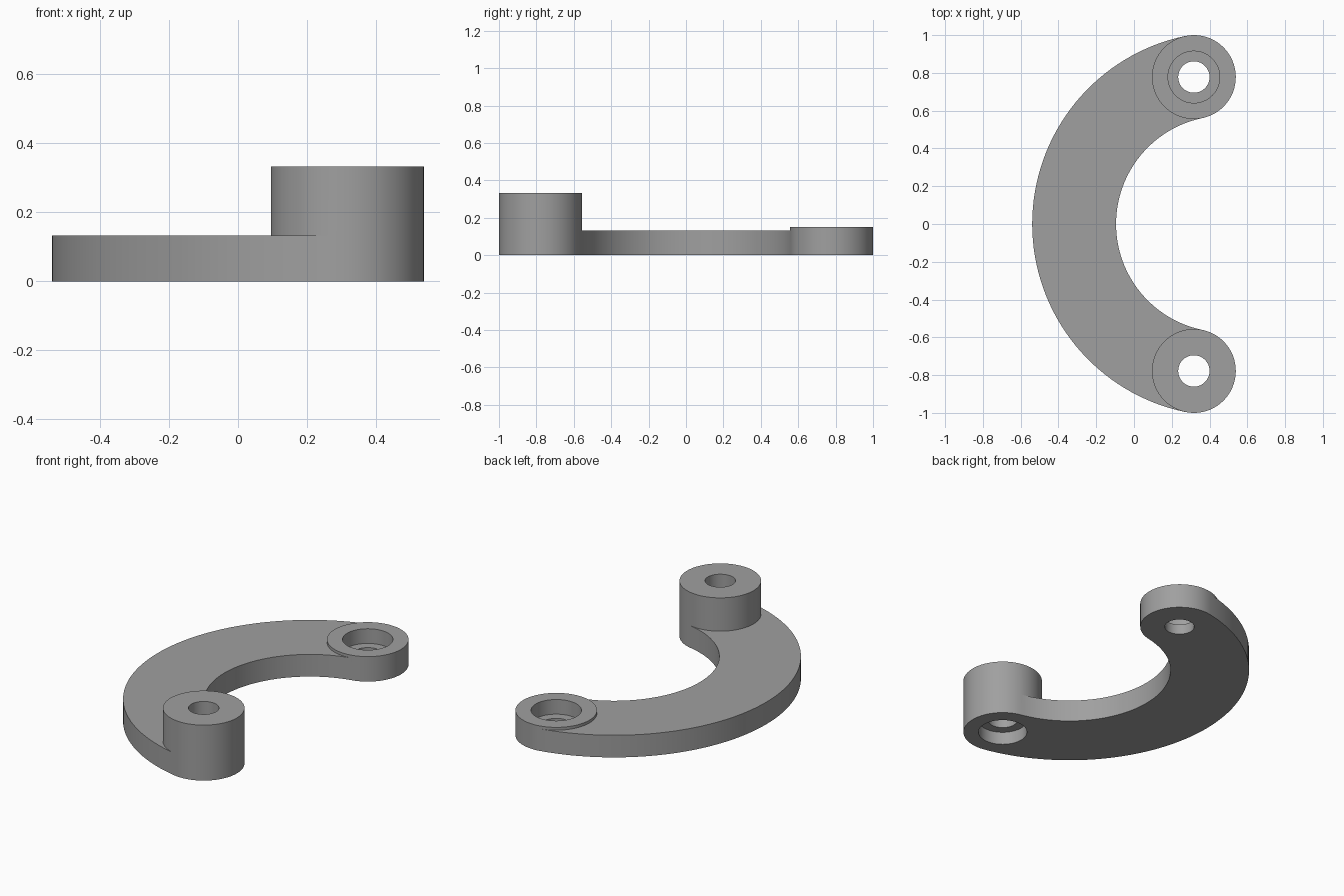
import bpy, bmesh, math
from math import cos, sin, pi

if "Cube" in bpy.data.objects:
    bpy.data.objects.remove(bpy.data.objects["Cube"])

BOSS_X, BOSS_Y, BOSS_R = 0.317, 0.778, 0.222
ARM_Z = 0.133                      # arm thickness
HOLE_R, BORE_R = 0.083, 0.137
SEG = 64                           # segments per boss and per arm arc

# centre and radius of the arm's middle arc, through both boss centres
ARC_X = BOSS_Y ** 2 / (4 * BOSS_X)
ARC_R = ARC_X + BOSS_X
THETA = math.atan2(BOSS_Y, BOSS_X - ARC_X)

bm = bmesh.new()


def boss_xy(i, r, side):
    """Point on a circle round a boss; steps 0..SEG/2 face the arm."""
    a = THETA + 2 * pi * i / SEG
    return BOSS_X + r * cos(a), side * (BOSS_Y + r * sin(a))


def face(points):
    bm.faces.new([bm.verts.new(p) for p in points])


def boss(side, profile):
    """Lathe a closed (radius, z) profile, open where the arm joins it."""
    for i in range(SEG):
        for (r0, z0), (r1, z1) in zip(profile, profile[1:] + profile[:1]):
            joined = r0 == r1 == BOSS_R and max(z0, z1) <= ARM_Z
            if joined and i < SEG // 2:
                continue
            face([(*boss_xy(i, r0, side), z0), (*boss_xy(i + 1, r0, side), z0),
                  (*boss_xy(i + 1, r1, side), z1), (*boss_xy(i, r1, side), z1)])


# tall front boss, bored out from below
boss(-1, [(BORE_R, 0), (BOSS_R, 0), (BOSS_R, ARM_Z), (BOSS_R, 0.333),
          (HOLE_R, 0.333), (HOLE_R, 0.078), (BORE_R, 0.078)])
# low back boss, bored out from above
boss(1, [(HOLE_R, 0), (BOSS_R, 0), (BOSS_R, ARM_Z), (BOSS_R, 0.15),
         (BORE_R, 0.15), (BORE_R, 0.062), (HOLE_R, 0.062)])


def arc(r):
    span = 2 * (pi - THETA)
    return [(ARC_X + r * cos(THETA + span * i / SEG), r * sin(THETA + span * i / SEG))
            for i in range(SEG + 1)]


# curved arm: side walls, then top and bottom with ends that hug the bosses
outer, inner = arc(ARC_R + BOSS_R), arc(ARC_R - BOSS_R)
for wall in (outer, inner):
    for p, q in zip(wall, wall[1:]):
        face([(*p, 0), (*q, 0), (*q, ARM_Z), (*p, ARM_Z)])
front_end = [boss_xy(i, BOSS_R, -1) for i in range(1, SEG // 2)]
back_end = [boss_xy(i, BOSS_R, 1) for i in range(SEG // 2 - 1, 0, -1)]
outline = outer + front_end + inner[::-1] + back_end
for z in (0, ARM_Z):
    face([(*p, z) for p in outline])

# weld everything into one solid
bmesh.ops.remove_doubles(bm, verts=bm.verts, dist=0.0002)
bmesh.ops.triangulate(bm, faces=[f for f in bm.faces if len(f.verts) > 4])
bmesh.ops.recalc_face_normals(bm, faces=bm.faces)
mesh = bpy.data.meshes.new("curved_bracket")
bm.to_mesh(mesh)
bm.free()

grey = bpy.data.materials.new("grey")
grey.diffuse_color = (0.35, 0.35, 0.35, 1)
grey.use_nodes = True
grey.node_tree.nodes["Principled BSDF"].inputs["Base Color"].default_value = grey.diffuse_color
mesh.materials.append(grey)

bracket = bpy.data.objects.new("curved_bracket", mesh)
bpy.context.collection.objects.link(bracket)
bpy.context.view_layer.objects.active = bracket
bracket.select_set(True)
bpy.ops.object.shade_smooth_by_angle(angle=math.radians(30))
